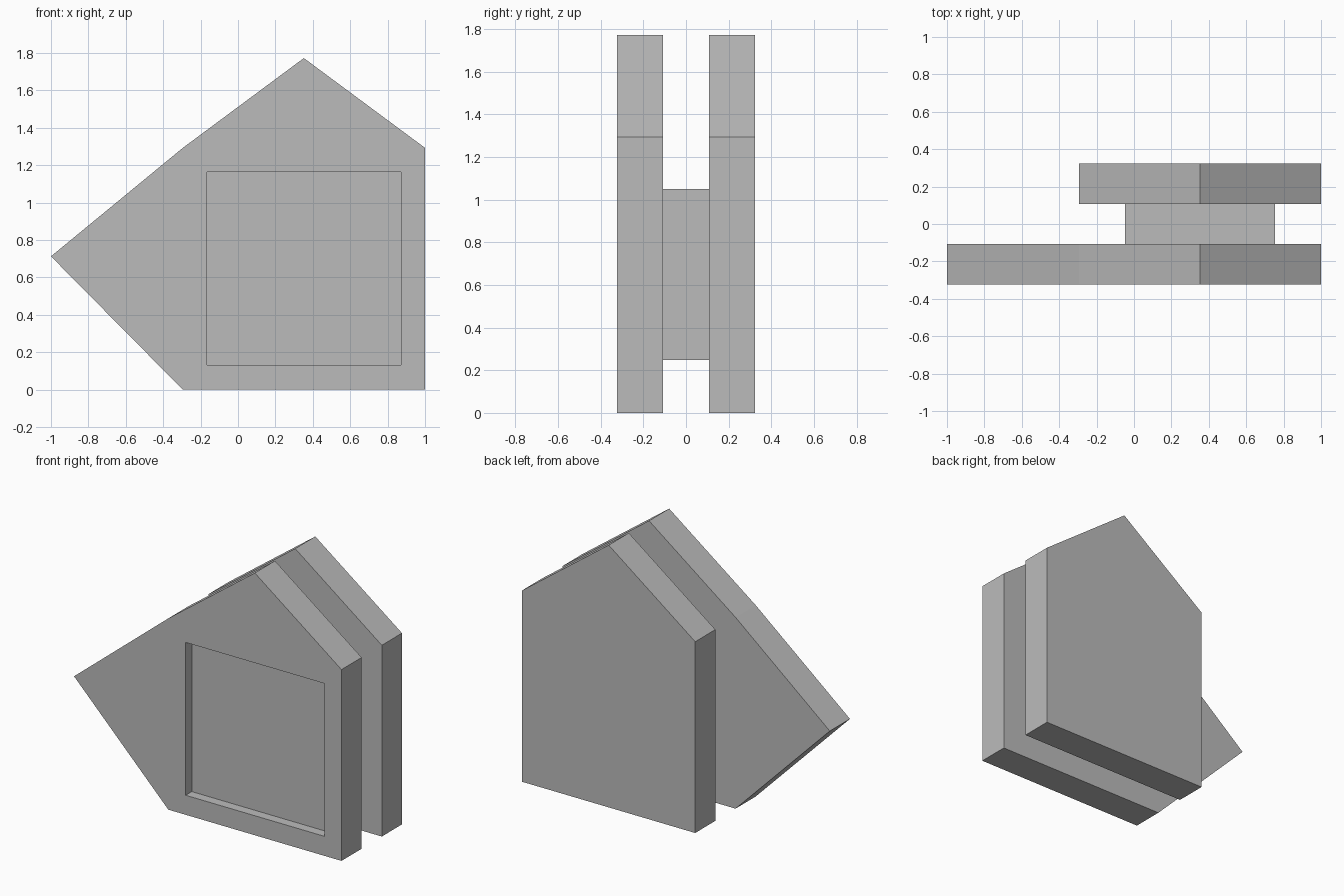
import bpy
import bmesh

cube = bpy.data.objects.get("Cube")
if cube:
    bpy.data.objects.remove(cube, do_unlink=True)

grey = bpy.data.materials.new("plain grey")
grey.use_nodes = True
colour = (0.5, 0.5, 0.5, 1)
grey.diffuse_color = colour
grey.node_tree.nodes["Principled BSDF"].inputs["Base Color"].default_value = colour

OUTER, INNER = 0.323, 0.108


def slab(name, outline, y0, y1, recess=None):
    """Extrude an x-z outline from y0 back to y1, optionally sinking a panel in its front."""
    bm = bmesh.new()
    front = bm.faces.new([bm.verts.new((x, y0, z)) for x, z in outline])
    ext = bmesh.ops.extrude_face_region(bm, geom=[front], use_keep_orig=True)
    for v in ext["geom"]:
        if isinstance(v, bmesh.types.BMVert):
            v.co.y = y1
    bmesh.ops.recalc_face_normals(bm, faces=bm.faces)
    mesh = bpy.data.meshes.new(name)
    bm.to_mesh(mesh)
    bm.free()
    mesh.materials.append(grey)
    obj = bpy.data.objects.new(name, mesh)
    bpy.context.collection.objects.link(obj)
    if recess:
        cutter = slab(name + "_cutter", recess, y0 - 0.1, y0 + 0.065)
        cutter.hide_render = True
        cutter.hide_viewport = True
        cut = obj.modifiers.new("recess", "BOOLEAN")
        cut.operation = "DIFFERENCE"
        cut.solver = "EXACT"
        cut.object = cutter
    return obj


def rectangle(x0, x1, z0, z1):
    return [(x0, z0), (x1, z0), (x1, z1), (x0, z1)]


# Gabled outline shared by both plates
gable = [(-0.295, 0), (1, 0), (1, 1.293), (0.352, 1.773), (-0.295, 1.293)]

# Front plate with a pointed side and a sunken square panel
slab("front_plate", gable + [(-1, 0.713)], -OUTER, -INNER,
     rectangle(-0.165, 0.872, 0.132, 1.165))

# Back plate and the block joining the two
slab("back_plate", gable, INNER, OUTER)
slab("connecting_block", rectangle(-0.048, 0.755, 0.248, 1.05), -INNER, INNER)
